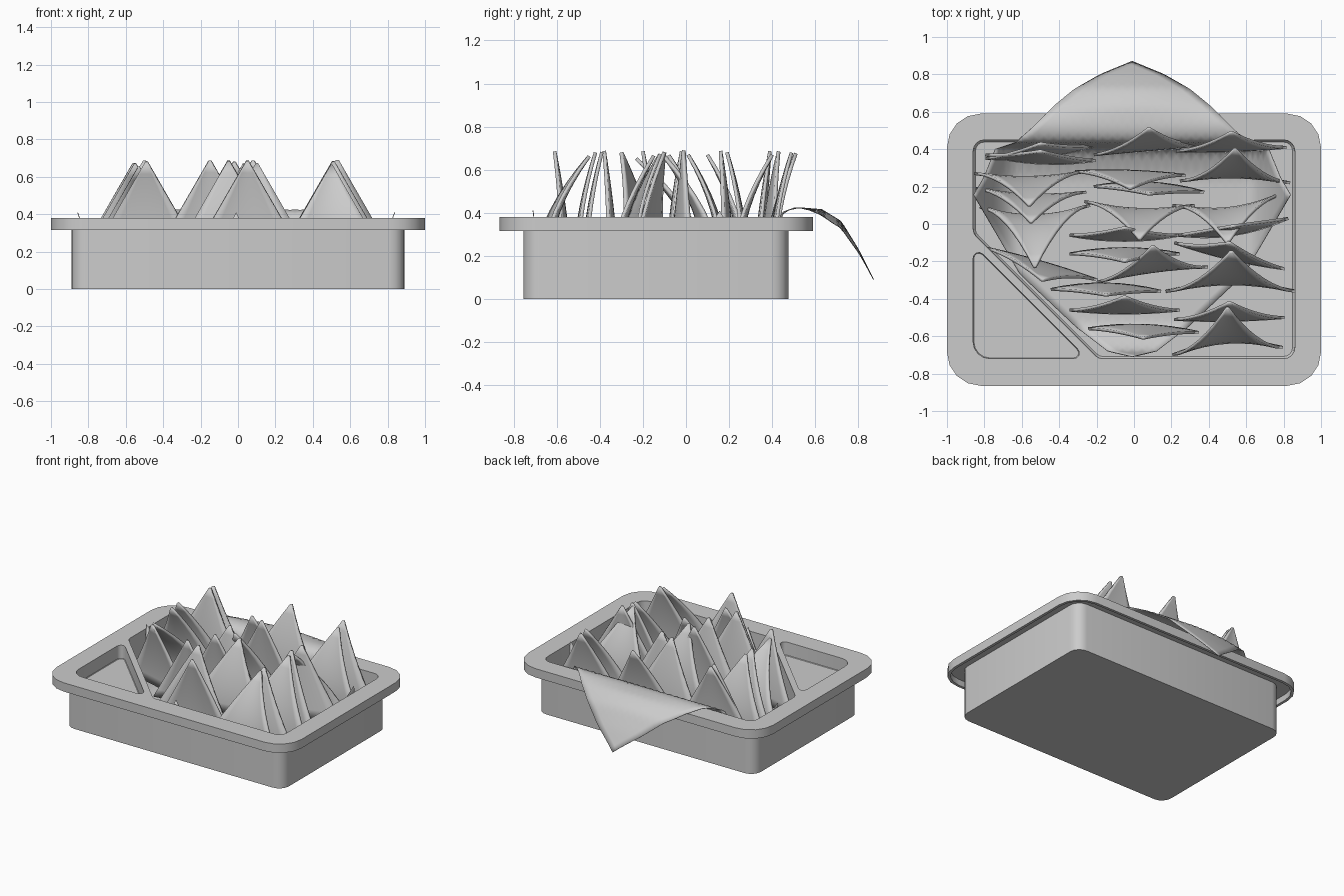
import bpy, bmesh, math
from mathutils import Vector

cube = bpy.data.objects.get("Cube")
if cube:
    bpy.data.objects.remove(cube, do_unlink=True)

COLOUR = (0.6, 0.6, 0.6, 1)
grey = bpy.data.materials.new("plain grey")
grey.use_nodes = True
grey.diffuse_color = COLOUR
grey.node_tree.nodes["Principled BSDF"].inputs["Base Color"].default_value = COLOUR


def finish(bm, name, thickness=0, angle=35):
    """Turn a bmesh into a shaded object, optionally thickened."""
    bmesh.ops.recalc_face_normals(bm, faces=bm.faces)
    mesh = bpy.data.meshes.new(name)
    bm.to_mesh(mesh)
    bm.free()
    mesh.materials.append(grey)
    obj = bpy.data.objects.new(name, mesh)
    bpy.context.collection.objects.link(obj)
    if thickness:
        solid = obj.modifiers.new("thickness", "SOLIDIFY")
        solid.thickness = thickness
        solid.offset = 0
    bpy.ops.object.select_all(action="DESELECT")
    obj.select_set(True)
    bpy.context.view_layer.objects.active = obj
    bpy.ops.object.shade_smooth_by_angle(angle=math.radians(angle))


def rounded(corners, radii, inset=0, steps=4):
    """Outline of a counterclockwise polygon with rounded corners, shrunk by inset."""
    points = []
    count = len(corners)
    for i in range(count):
        p = Vector(corners[i])
        radius = radii[i % len(radii)]
        to_prev = (Vector(corners[i - 1]) - p).normalized()
        to_next = (Vector(corners[(i + 1) % count]) - p).normalized()
        half = to_prev.angle(to_next) / 2
        centre = p + (to_prev + to_next).normalized() * radius / math.sin(half)
        n1 = Vector((-to_prev.y, to_prev.x))
        n2 = Vector((to_next.y, -to_next.x))
        for k in range(steps + 1):
            points.append(centre + n1.slerp(n2, k / steps) * (radius - inset))
    return points


def ring(bm, outline, z):
    return [bm.verts.new((p.x, p.y, z)) for p in outline]


def bridge(bm, a, b):
    for i in range(len(a)):
        j = (i + 1) % len(a)
        bm.faces.new((a[i], a[j], b[j], b[i]))


def box(x, front, back):
    return [(-x, front), (x, front), (x, back), (-x, back)]


def skin(bm, rows):
    """Fill a grid of vertices with quads."""
    for low, high in zip(rows, rows[1:]):
        for j in range(len(low) - 1):
            bm.faces.new((low[j], low[j + 1], high[j + 1], high[j]))


# Tray: hollow rim, straight body and two sunken pockets
RIM = box(1, -0.865, 0.59)
BODY = box(0.89, -0.755, 0.475)
MAIN = [(-0.19, -0.72), (0.86, -0.72), (0.86, 0.45), (-0.86, 0.45), (-0.86, -0.05)]
DIP = [(-0.86, -0.72), (-0.25, -0.72), (-0.86, -0.11)]
TOP, RIM_BOTTOM = 0.38, 0.315

bm = bmesh.new()
outer = ring(bm, rounded(RIM, [0.18]), TOP)
stack = [outer,
         ring(bm, rounded(RIM, [0.18]), RIM_BOTTOM),
         ring(bm, rounded(RIM, [0.18], 0.02), RIM_BOTTOM),
         ring(bm, rounded(RIM, [0.18], 0.02), TOP - 0.02),
         ring(bm, rounded(BODY, [0.08]), TOP - 0.02),
         ring(bm, rounded(BODY, [0.08]), 0)]
for a, b in zip(stack, stack[1:]):
    bridge(bm, a, b)
bm.faces.new(stack[-1])

openings = [outer]
for shape, radii, floor, inset in ((MAIN, [0.06], 0.04, 0.012),
                                   (DIP, [0.09, 0.03, 0.03], 0.28, 0.004)):
    mouth = ring(bm, rounded(shape, radii), TOP)
    low = ring(bm, rounded(shape, radii, inset / 4), floor + inset)
    base = ring(bm, rounded(shape, radii, inset), floor)
    bridge(bm, mouth, low)
    bridge(bm, low, base)
    bm.faces.new(base)
    openings.append(mouth)

# Flat top of the rim around both pockets
edges = []
for loop in openings:
    for i, v in enumerate(loop):
        edges.append(bm.edges.get((v, loop[(i + 1) % len(loop)])))
bmesh.ops.triangle_fill(bm, edges=edges, use_beauty=True, use_dissolve=False,
                        normal=(0, 0, 1))
finish(bm, "tray")

# Paper liner: a square sheet laid cornerwise, hanging over the back rim
DRAPE = [(0, 0.87, 0.09), (0.17, 0.8, 0.23), (0.31, 0.72, 0.36), (0.42, 0.63, 0.415),
         (0.54, 0.51, 0.425), (0.62, 0.44, 0.4), (0.84, 0.4, 0.12), (0.95, 0.25, 0.055),
         (1.8, -0.55, 0.055), (1.97, -0.68, 0.17), (2.1, -0.71, 0.41)]


def drape(s):
    for (s0, y0, z0), (s1, y1, z1) in zip(DRAPE, DRAPE[1:]):
        if s <= s1:
            t = (s - s0) / (s1 - s0)
            return y0 + (y1 - y0) * t, z0 + (z1 - z0) * t
    return DRAPE[-1][1:]


bm = bmesh.new()
N, SIDE, FLAT = 40, 1.05, 0.6
grid = []
for i in range(N + 1):
    row = []
    for j in range(N + 1):
        y, z = drape((i + j) / N * SIDE)
        x = (i - j) / N * SIDE
        extra = max(0, abs(x) - FLAT)
        sag = 2 * x * x * max(0, y - 0.56)
        x = math.copysign(min(abs(x), FLAT + extra * 0.55), x) - 0.01
        row.append(bm.verts.new((x, y, z + 1.75 * extra ** 2 - sag)))
    grid.append(row)
skin(bm, grid)
finish(bm, "paper_liner", 0.004, 60)

# Chips: bowed triangles standing on edge (centre x, left y, right y, tip y)
CHIPS = {
    "left": [(-.5, .35, .42, .43), (-.5, .37, .34, .39), (-.56, .27, .28, .1),
             (-.55, .19, .17, .01), (-.53, .09, .1, -.23), (-.49, -.13, -.3, -.3)],
    "middle": [(.08, .37, .42, .51), (-.02, .28, .26, .19), (.08, .2, .17, .16),
               (.03, .12, .1, -.08), (-.05, -.06, -.06, -.02), (-.05, -.16, -.16, -.2),
               (.1, -.31, -.23, -.12), (-.15, -.35, -.36, -.38), (-.05, -.46, -.46, -.39),
               (.05, -.56, -.58, -.61)],
    "right": [(.52, .39, .41, .49), (.54, .23, .22, .4), (.5, .1, .16, -.1),
              (.53, -.06, .03, -.01), (.51, -.1, -.24, -.1), (.52, -.36, -.36, -.15, .35),
              (.51, -.51, -.5, -.42), (.5, -.7, -.66, -.45)],
}
ROWS, COLS = 8, 8


def chip(name, cx, y_left, y_right, y_tip, half=0.295):
    bm = bmesh.new()
    mid = (y_left + y_right) / 2
    lean = y_tip - mid
    tip = 0.69 - 0.12 * abs(lean)
    foot = tip - 1.7 * half
    # Upright chips belly away from their tip, leaning ones curl towards it
    belly = math.copysign(1, lean) * min(0.05, (abs(lean) - 0.11) * 0.4)
    rows = []
    for i in range(ROWS + 1):
        t = i / ROWS
        narrow = 1 - 0.98 * t
        row = []
        for j in range(COLS + 1):
            u = 2 * j / COLS - 1
            y = mid + lean * t ** 1.8
            y += narrow * (u * (y_right - y_left) / 2 + belly * (1 - u * u))
            row.append(bm.verts.new((cx + u * half * narrow, y, foot + (tip - foot) * t)))
        rows.append(row)
    skin(bm, rows)
    finish(bm, name, 0.016)


for column, chips in CHIPS.items():
    for number, spec in enumerate(chips, 1):
        chip(f"chip_{column}_{number}", *spec)
